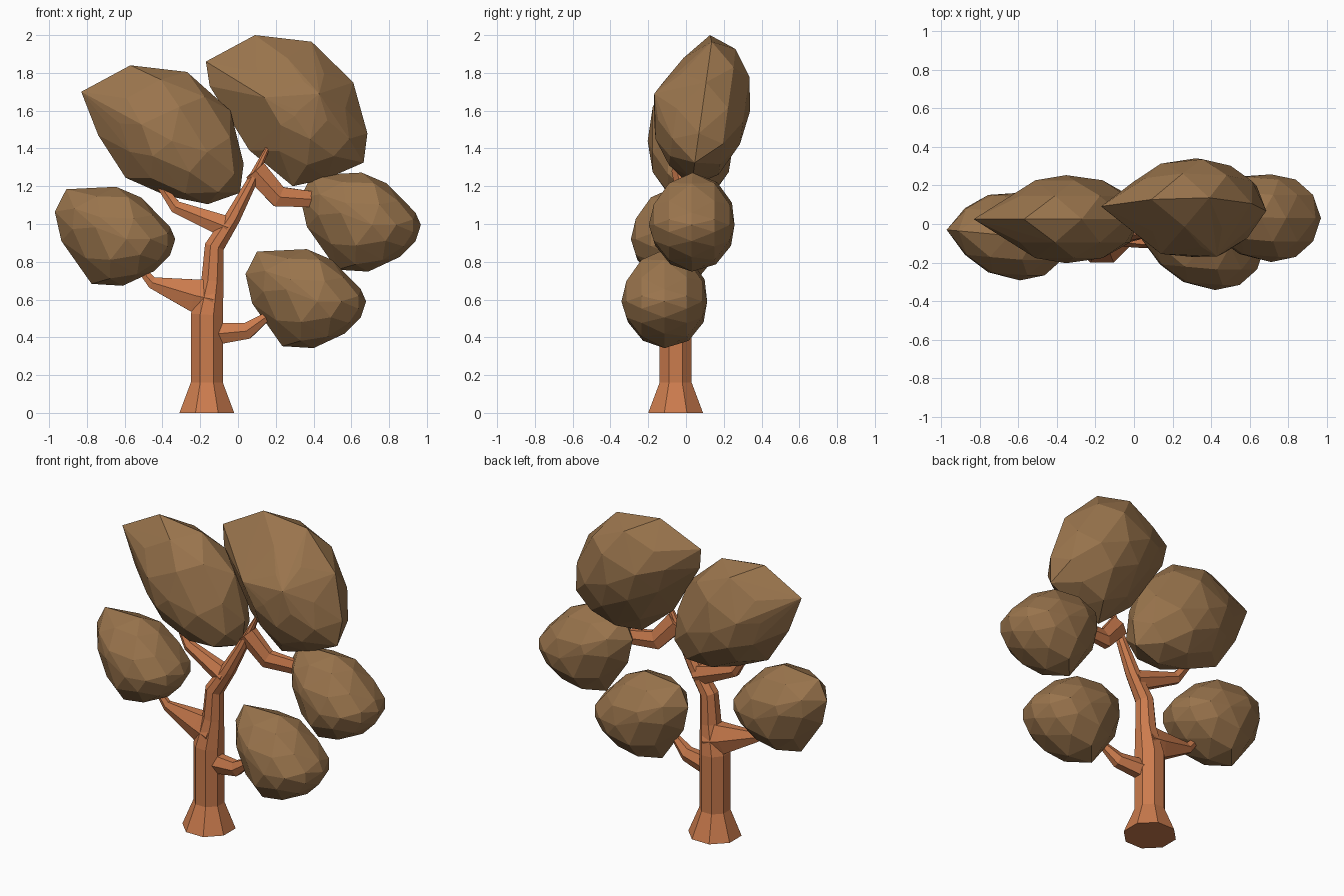
import bpy, bmesh
from math import sin, cos, pi, radians
from mathutils import Vector

if "Cube" in bpy.data.objects:
    bpy.data.objects.remove(bpy.data.objects["Cube"])


def material(name, rgb):
    m = bpy.data.materials.new(name)
    m.diffuse_color = (*rgb, 1)
    m.use_nodes = True
    m.node_tree.nodes["Principled BSDF"].inputs["Base Color"].default_value = m.diffuse_color
    return m


BARK = material("bark", (0.60, 0.20, 0.075))
LEAF = material("foliage", (0.32, 0.175, 0.073))


def finish(bm, name, mat):
    bmesh.ops.recalc_face_normals(bm, faces=bm.faces)
    me = bpy.data.meshes.new(name)
    bm.to_mesh(me)
    bm.free()
    me.materials.append(mat)
    ob = bpy.data.objects.new(name, me)
    bpy.context.collection.objects.link(ob)
    return ob


def limb(name, path, sides, squash=1):
    """Tapered tube along (x, y, z, radius) stations; squash thins it in y."""
    bm = bmesh.new()
    pts = [Vector(p[:3]) for p in path]
    rings = []
    for i, p in enumerate(pts):
        a, b = pts[max(i - 1, 0)], pts[min(i + 1, len(pts) - 1)]
        t = (b - a).normalized()
        u = Vector((0, 1, 0)).cross(t).normalized()
        v = t.cross(u) * squash
        r = path[i][3]
        angs = [2 * pi * (k + 0.5) / sides for k in range(sides)]
        rings.append([bm.verts.new(p + r * (cos(g) * u + sin(g) * v)) for g in angs])
    for lo, hi in zip(rings, rings[1:]):
        for k in range(sides):
            j = (k + 1) % sides
            bm.faces.new((lo[k], lo[j], hi[j], hi[k]))
    bm.faces.new(rings[0])
    bm.faces.new(rings[-1])
    return finish(bm, name, BARK)


def clump(name, centre, outline, depth, taper, front=1, shear=0, lean=0, extra=()):
    """Faceted leaf clump: front outline shrunk in layers towards front and back.
    taper thins the left end, lean shifts it in y, front shrinks the front layers."""
    n = len(outline)
    left = min(p[0] for p in outline)
    mids = [((outline[i][0] + outline[(i + 1) % n][0]) / 2,
             (outline[i][1] + outline[(i + 1) % n][1]) / 2) for i in range(n)]
    bm = bmesh.new()
    c = Vector(centre)
    for deg, pts in ((0, outline), (32, mids), (62, outline[::2]), (90, [(0, 0)])):
        for side in ((1, -1) if deg else (1,)):
            y = side * depth * sin(radians(deg))
            for x, z in pts:
                s = cos(radians(deg))
                tip = max(0, x / left)
                if deg:
                    s *= 1.05 * (1 - taper * tip) * (front if side < 0 else 1)
                bm.verts.new(c + Vector((x * s, y + (shear * z + lean * tip) * s, z * s)))
    for p in extra:
        bm.verts.new(p)
    res = bmesh.ops.convex_hull(bm, input=bm.verts[:])
    junk = {g for g in res["geom_interior"] + res["geom_unused"]
            if isinstance(g, bmesh.types.BMVert)}
    bmesh.ops.delete(bm, geom=list(junk), context='VERTS')
    return finish(bm, name, LEAF)


# Trunk with flared foot, bending right near the top
Y = -0.055
limb("trunk", [(-0.165, Y, 0, 0.157), (-0.165, Y, 0.16, 0.092), (-0.165, Y, 0.52, 0.092),
               (-0.135, Y, 0.70, 0.064), (-0.125, Y, 0.88, 0.056), (-0.03, -0.05, 1.03, 0.045),
               (0.06, -0.04, 1.20, 0.032), (0.16, -0.03, 1.41, 0.012)], 8)

# Branches, wedge shaped where they leave the trunk
limb("lower_left_branch", [(-0.13, Y, 0.60, 0.125), (-0.23, Y, 0.622, 0.10),
                           (-0.455, -0.06, 0.69, 0.036), (-0.54, -0.06, 0.79, 0.018)], 6, 0.65)
limb("lower_right_branch", [(-0.15, Y, 0.415, 0.07), (0.05, -0.085, 0.435, 0.05),
                            (0.18, -0.11, 0.53, 0.02)], 6, 0.8)
limb("upper_left_branch", [(-0.05, -0.05, 0.98, 0.068), (-0.33, -0.02, 1.09, 0.038),
                           (-0.43, 0.0, 1.23, 0.02)], 6, 0.8)
limb("upper_right_branch", [(0.09, -0.035, 1.285, 0.07), (0.215, -0.01, 1.145, 0.064),
                            (0.40, 0.02, 1.13, 0.048)], 6, 0.6)

# Three small leaf clumps sharing one outline (x, z about the centre)
SMALL = [(-0.319, 0.264), (-0.055, 0.277), (0.078, 0.22), (0.23, 0.065), (0.258, 0.0),
         (0.23, -0.085), (0.145, -0.17), (-0.02, -0.247), (-0.185, -0.237),
         (-0.345, -0.01), (-0.38, 0.145)]
for name, c in (("lower_left_foliage", (-0.59, -0.065, 0.92)),
                ("lower_right_foliage", (0.42, -0.115, 0.59)),
                ("middle_right_foliage", (0.71, 0.03, 0.995))):
    clump(name, c, SMALL, 0.227, 0.12, lean=0.035)

# Two large leaf clumps
LARGE_LEFT = [(-0.48, 0.26), (-0.22, 0.40), (0.08, 0.365), (0.31, 0.16), (0.38, -0.12),
              (0.36, -0.275), (0.19, -0.335), (-0.03, -0.29), (-0.245, -0.195), (-0.39, 0.03)]
clump("upper_left_foliage", (-0.35, 0.025, 1.44), LARGE_LEFT, 0.228, 0.32)

LARGE_TOP = [(-0.49, 0.26), (-0.23, 0.40), (0.07, 0.365), (0.29, 0.15), (0.365, -0.12),
             (0.345, -0.275), (0.15, -0.36), (-0.03, -0.40), (-0.26, -0.21), (-0.47, 0.13)]
clump("top_foliage", (0.32, 0.085, 1.60), LARGE_TOP, 0.255, 0.25, 0.85, 0.14, -0.03,
      [(0.14, -0.155, 1.67), (0.43, -0.168, 1.69), (0.30, -0.17, 1.57)])
